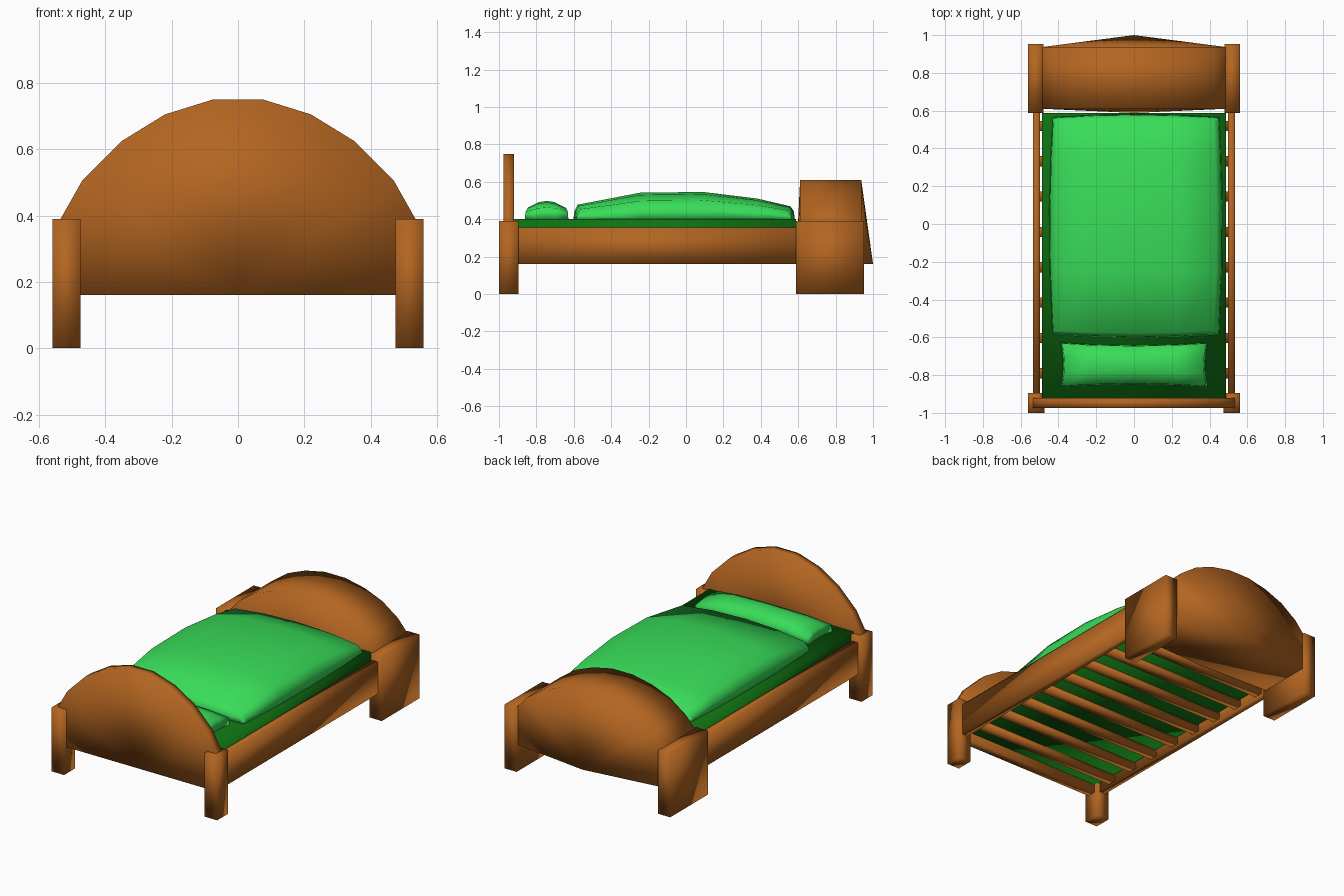
import bpy, bmesh

if "Cube" in bpy.data.objects:
    bpy.data.objects.remove(bpy.data.objects["Cube"])


def material(name, rgb):
    m = bpy.data.materials.new(name)
    m.diffuse_color = (*rgb, 1)
    m.use_nodes = True
    m.node_tree.nodes["Principled BSDF"].inputs["Base Color"].default_value = m.diffuse_color
    return m


wood = material("wood", (0.45, 0.13, 0.015))
sheet = material("sheet_green", (0.005, 0.17, 0.006))
cover = material("cover_green", (0.04, 0.72, 0.1))


def finish(name, bm, mat):
    bmesh.ops.recalc_face_normals(bm, faces=bm.faces[:])
    me = bpy.data.meshes.new(name)
    bm.to_mesh(me)
    bm.free()
    me.materials.append(mat)
    me.polygons.foreach_set("use_smooth", [True] * len(me.polygons))
    ob = bpy.data.objects.new(name, me)
    bpy.context.collection.objects.link(ob)
    return ob


def box(name, x, y, z, mat):
    bm = bmesh.new()
    bmesh.ops.create_cube(bm, size=1)
    for v in bm.verts:
        for i, (lo, hi) in enumerate((x, y, z)):
            v.co[i] = lo if v.co[i] < 0 else hi
    return finish(name, bm, mat)


def board(name, half, y0, y1, front_mid, back_mid):
    """Arched board; faces fan out from the bottom centre point, which may bulge."""
    right = half + [(half[-1][0] * -1, half[-1][1])]
    outline = right + [(-x, z) for x, z in reversed(half[:-1])]
    bm = bmesh.new()
    rings = []
    for y, mid in ((y0, front_mid), (y1, back_mid)):
        rings.append([bm.verts.new((0, mid, half[0][1]))] +
                     [bm.verts.new((x, y, z)) for x, z in outline])
    n = len(rings[0])
    for r in rings:
        for i in range(1, n - 1):
            bm.faces.new((r[0], r[i], r[i + 1]))
    for i in range(n):
        j = (i + 1) % n
        bm.faces.new((rings[0][i], rings[0][j], rings[1][j], rings[1][i]))
    return finish(name, bm, wood)


def cushion(name, centre, size, height, us, vs, pinch, mat):
    """Soft slab: us / vs are (position, height factor) across and along."""
    bm = bmesh.new()
    rows = []
    for v, fv in vs:
        rows.append([bm.verts.new((
            centre[0] + u * size[0] * (1 - pinch[0] * (1 - v * v)),
            centre[1] + v * size[1] * (1 - pinch[1] * (1 - u * u)),
            centre[2] + height * fu * fv)) for u, fu in us])
    for a, b in zip(rows, rows[1:]):
        for i in range(len(us) - 1):
            bm.faces.new((a[i], a[i + 1], b[i + 1], b[i]))
    bmesh.ops.holes_fill(bm, edges=[e for e in bm.edges if e.is_boundary], sides=0)
    return finish(name, bm, mat)


# Posts and side rails
for s, side in ((-1, "left"), (1, "right")):
    def span(a, b):
        return tuple(sorted((s * a, s * b)))
    box(f"head_post_{side}", span(0.475, 0.56), (-1.0, -0.895), (0, 0.39), wood)
    box(f"foot_post_{side}", span(0.478, 0.56), (0.588, 0.952), (0, 0.39), wood)
    box(f"side_rail_{side}", span(0.497, 0.535), (-0.92, 0.62), (0.16, 0.355), wood)

# Slats under the mattress
for i in range(8):
    y = -0.79 + i * 0.187
    box(f"slat_{i + 1}", (-0.5, 0.5), (y - 0.027, y + 0.027), (0.175, 0.215), wood)

# Headboard and thick bulging footboard
board("headboard", [(0.535, 0.16), (0.535, 0.39), (0.47, 0.505), (0.35, 0.625),
                    (0.22, 0.705), (0.075, 0.75)], -0.975, -0.92, -0.975, -0.92)
board("footboard", [(0.485, 0.16), (0.485, 0.39), (0.425, 0.46), (0.32, 0.535),
                    (0.2, 0.583), (0.07, 0.61)], 0.61, 0.937, 0.588, 1.0)

# Mattress, duvet and pillow
box("mattress", (-0.487, 0.487), (-0.92, 0.588), (0.21, 0.40), sheet)
cushion("duvet", (0.01, -0.01, 0.398), (0.44, 0.575), 0.148,
        [(-1, 0), (-0.99, 0.35), (-0.93, 0.7), (-0.5, 0.92), (0, 1),
         (0.5, 0.92), (0.93, 0.7), (0.99, 0.35), (1, 0)],
        [(-1, 0), (-0.99, 0.3), (-0.96, 0.54), (-0.4, 0.97), (0.17, 1),
         (0.66, 0.76), (0.96, 0.48), (0.99, 0.3), (1, 0)],
        (-0.045, -0.03), cover)
cushion("pillow", (0, -0.745, 0.398), (0.388, 0.117), 0.1,
        [(-1, 0), (-0.98, 0.65), (-0.6, 0.92), (0, 1), (0.6, 0.92), (0.98, 0.65), (1, 0)],
        [(-1, 0), (-0.97, 0.65), (-0.4, 0.94), (0, 1), (0.4, 0.94), (0.97, 0.65), (1, 0)],
        (0.03, 0.13), cover)
